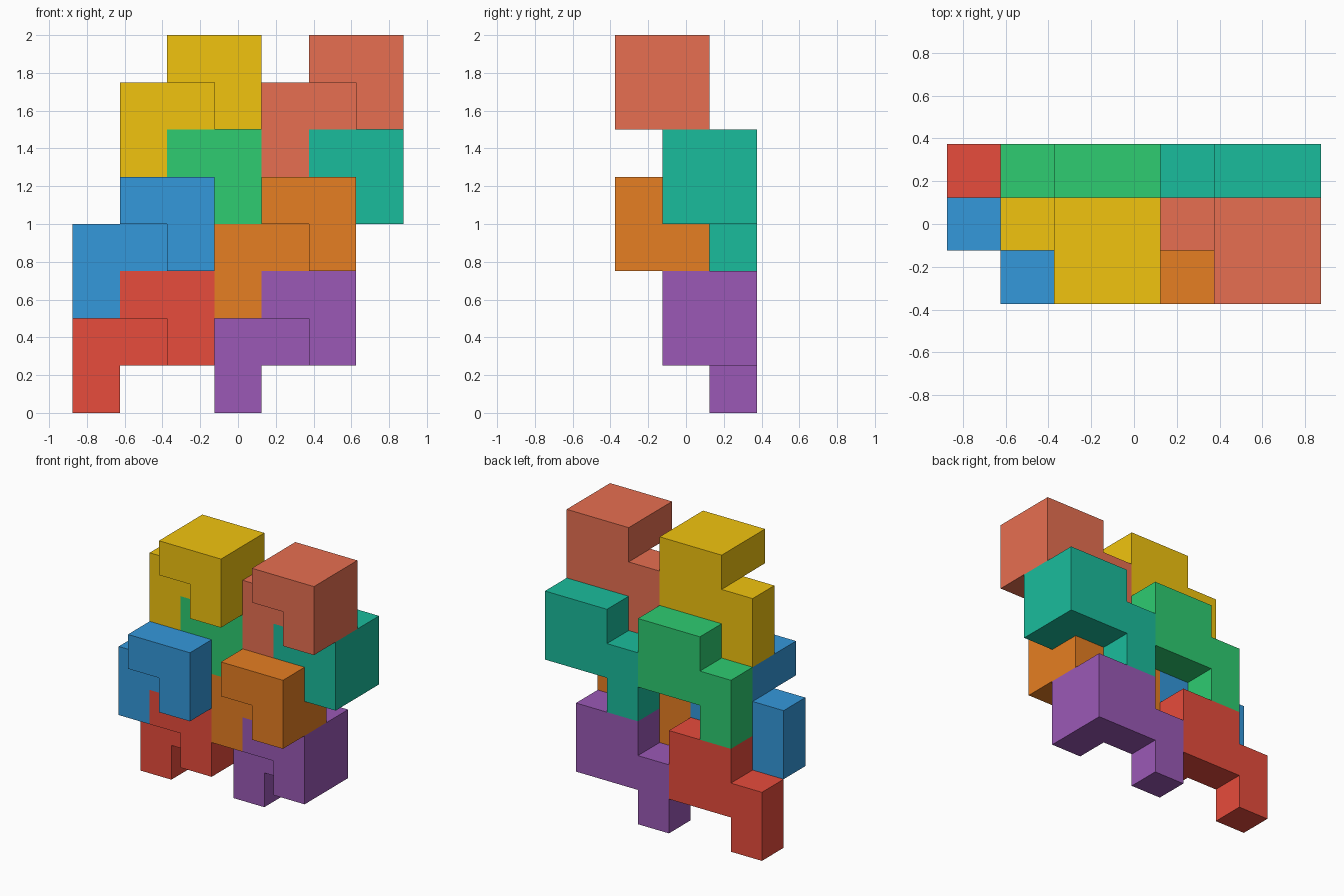
import bpy, bmesh
from mathutils import Vector

if "Cube" in bpy.data.objects:
    bpy.data.objects.remove(bpy.data.objects["Cube"])

CELL = 0.25
ORIGIN = Vector((-0.875, -0.375, 0.0))

# One interlocking piece as unit cells (x, z) in a front and a back layer
FRONT = [(1, 2), (2, 2), (2, 1)]
BACK = [(1, 2), (2, 2), (0, 1), (1, 1), (2, 1), (0, 0)]
CELLS = {(x, 0, z) for x, z in FRONT} | {(x, 1, z) for x, z in BACK}

# Piece name, grid position, sRGB colour
PIECES = [
    ("red_piece", (0, 1, 0), (231, 76, 60)),
    ("purple_piece", (3, 1, 0), (155, 89, 182)),
    ("blue_piece", (0, 0, 2), (52, 152, 219)),
    ("orange_piece", (3, 0, 2), (230, 126, 34)),
    ("green_piece", (1, 1, 3), (46, 204, 113)),
    ("teal_piece", (4, 1, 3), (26, 188, 156)),
    ("yellow_piece", (1, 0, 5), (241, 196, 15)),
    ("salmon_piece", (4, 0, 5), (231, 111, 81)),
]


def linear(c):
    c /= 255
    return c / 12.92 if c <= 0.04045 else ((c + 0.055) / 1.055) ** 2.4


def piece_mesh(name):
    """Outer skin of the joined cells, with coplanar faces merged."""
    bm = bmesh.new()
    for cell in CELLS:
        for axis in range(3):
            for side in (0, 1):
                step = Vector((0, 0, 0))
                step[axis] = 1 if side else -1
                if tuple(int(a + b) for a, b in zip(cell, step)) in CELLS:
                    continue
                u, v = (axis + 1) % 3, (axis + 2) % 3
                corners = []
                for du, dv in ((0, 0), (1, 0), (1, 1), (0, 1)):
                    p = Vector(cell)
                    p[axis] += side
                    p[u] += du
                    p[v] += dv
                    corners.append(bm.verts.new(p * CELL))
                bm.faces.new(corners if side else corners[::-1])
    bmesh.ops.remove_doubles(bm, verts=bm.verts, dist=1e-4)
    bmesh.ops.dissolve_limit(bm, angle_limit=0.01, verts=bm.verts, edges=bm.edges)
    mesh = bpy.data.meshes.new(name)
    bm.to_mesh(mesh)
    bm.free()
    return mesh


# Stack eight copies of the piece
for name, pos, rgb in PIECES:
    obj = bpy.data.objects.new(name, piece_mesh(name))
    obj.location = ORIGIN + Vector(pos) * CELL
    mat = bpy.data.materials.new(name + "_colour")
    mat.diffuse_color = (*(linear(c) for c in rgb), 1)
    mat.use_nodes = True
    mat.node_tree.nodes["Principled BSDF"].inputs["Base Color"].default_value = mat.diffuse_color
    obj.data.materials.append(mat)
    bpy.context.collection.objects.link(obj)
